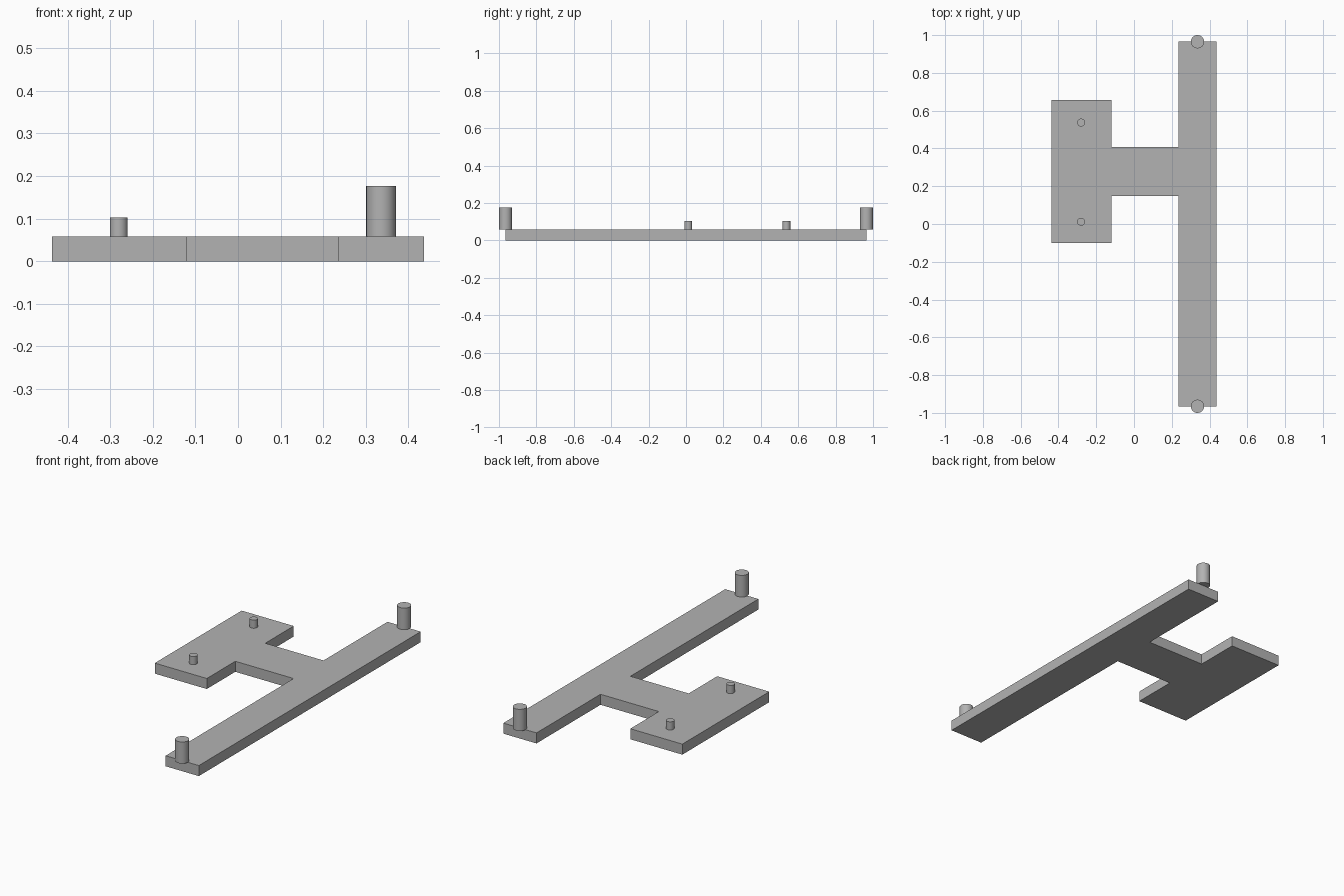
import bpy
import bmesh

cube = bpy.data.objects.get("Cube")
if cube:
    bpy.data.objects.remove(cube, do_unlink=True)

# Single grey material
grey = bpy.data.materials.new("plain grey")
grey.use_nodes = True
colour = (0.45, 0.45, 0.45, 1)
grey.diffuse_color = colour
grey.node_tree.nodes["Principled BSDF"].inputs["Base Color"].default_value = colour

THICK = 0.058


def extruded_plate(name, outline, height):
    """Flat plate raised from the ground out of an outline."""
    bm = bmesh.new()
    base = bm.faces.new([bm.verts.new((x, y, 0)) for x, y in outline])
    top = bmesh.ops.extrude_face_region(bm, geom=[base], use_keep_orig=True)["geom"]
    bmesh.ops.translate(bm, verts=[v for v in top if isinstance(v, bmesh.types.BMVert)],
                        vec=(0, 0, height))
    bmesh.ops.recalc_face_normals(bm, faces=bm.faces)
    mesh = bpy.data.meshes.new(name)
    bm.to_mesh(mesh)
    bm.free()
    mesh.materials.append(grey)
    obj = bpy.data.objects.new(name, mesh)
    bpy.context.collection.objects.link(obj)


def peg(name, x, y, radius, top):
    """Round upright peg standing on the plate."""
    bpy.ops.mesh.primitive_cylinder_add(vertices=48, radius=radius, depth=top - THICK,
                                        location=(x, y, (top + THICK) / 2))
    obj = bpy.context.object
    obj.name = name
    obj.data.materials.append(grey)
    bpy.ops.object.shade_smooth_by_angle()


# Base plate: long bar, neck and rectangular pad in one outline
edge, bar_x, pad_x = 0.437, 0.235, -0.12
bar_y = 0.965
neck_front, neck_back = 0.148, 0.408
pad_front, pad_back = -0.1, 0.656
extruded_plate("base_plate", [
    (edge, -bar_y), (edge, bar_y), (bar_x, bar_y), (bar_x, neck_back),
    (pad_x, neck_back), (pad_x, pad_back), (-edge, pad_back), (-edge, pad_front),
    (pad_x, pad_front), (pad_x, neck_front), (bar_x, neck_front), (bar_x, -bar_y),
], THICK)

# Tall pegs centred on the bar ends, overhanging by half
for side, y in (("front", -bar_y), ("back", bar_y)):
    peg(f"tall_peg_{side}", 0.336, y, 0.035, 0.177)

# Short pegs on the pad
for side, y in (("front", 0.012), ("back", 0.537)):
    peg(f"short_peg_{side}", -0.28, y, 0.021, 0.103)
